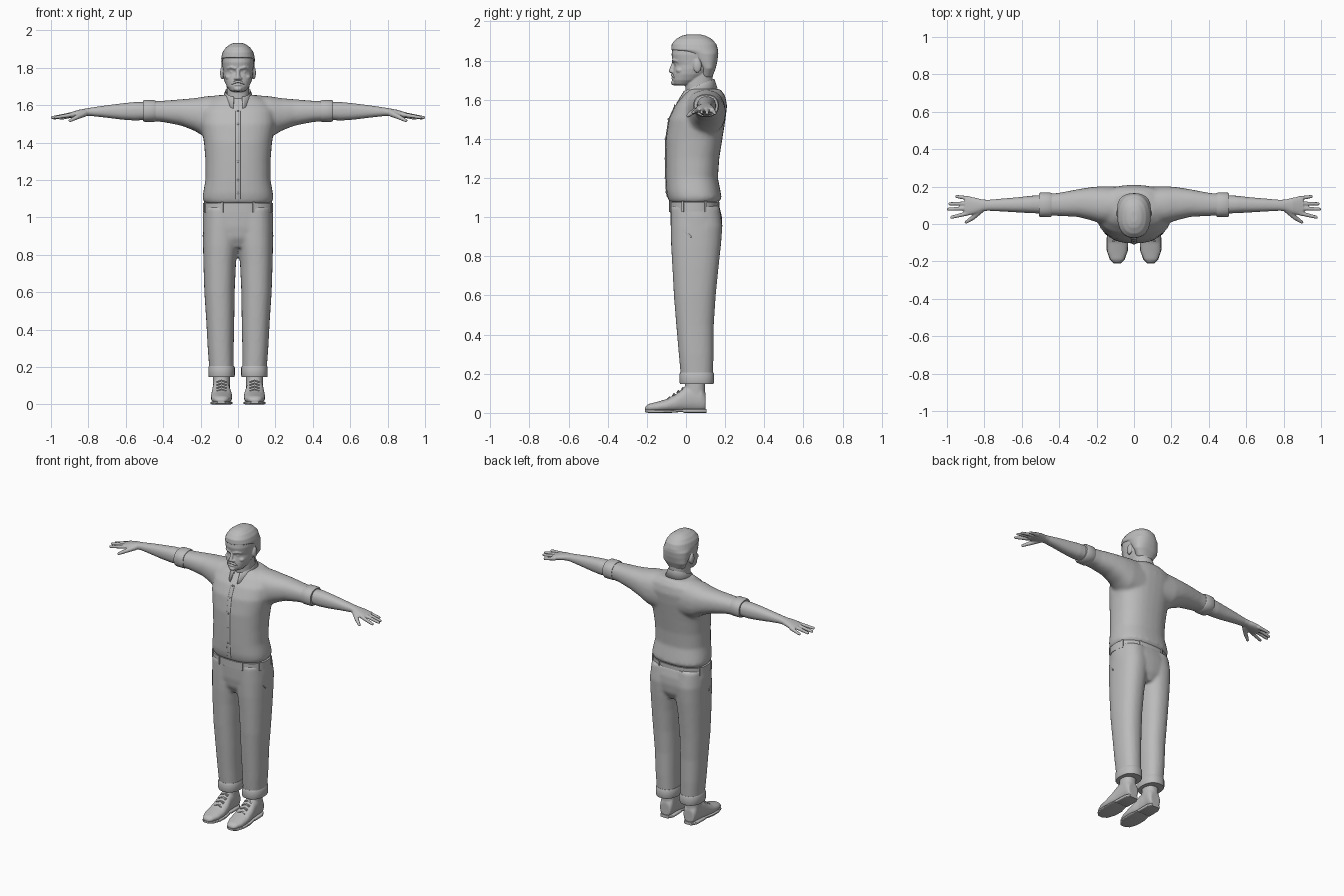
import bpy
import bmesh
from math import sin, cos, pi, radians
from mathutils import Matrix, Vector

cube = bpy.data.objects.get("Cube")
if cube:
    bpy.data.objects.remove(cube, do_unlink=True)

grey = bpy.data.materials.new("plain grey")
grey.use_nodes = True
grey.diffuse_color = (.5, .5, .5, 1)
grey.node_tree.nodes["Principled BSDF"].inputs["Base Color"].default_value = grey.diffuse_color
SIDES = (1, -1)


def outline(angle, u0, u1, v0, v1, power):
    """Point on a rounded cross-section given by its bounds."""
    c, s = cos(angle), sin(angle)
    u = abs(c) ** (2 / power) * (1 if c > 0 else -1)
    v = abs(s) ** (2 / power) * (1 if s > 0 else -1)
    return (u0 + u1 + u * (u1 - u0)) / 2, (v0 + v1 + v * (v1 - v0)) / 2


def loft(bm, rings, axis="Z", side=1, power=2.3, count=32):
    """Closed skin through rings of (position, u0, u1, v0, v1)."""
    loops = []
    for t, *bounds in rings:
        loop = []
        for i in range(count):
            u, v = outline(2 * pi * i / count, *bounds, power)
            x, y, z = {"X": (t, u, v), "Y": (u, t, v), "Z": (u, v, t)}[axis]
            loop.append(bm.verts.new((x * side, y, z)))
        loops.append(loop)
    for low, high in zip(loops, loops[1:]):
        for i in range(count):
            j = (i + 1) % count
            bm.faces.new((low[i], low[j], high[j], high[i]))
    bm.faces.new(loops[0])
    bm.faces.new(loops[-1])


def centred(rings):
    return [(z, -w, w, front, back) for z, w, front, back in rings]


def ball(bm, centre, size, side=1):
    x, y, z = centre
    place = Matrix.Translation((x * side, y, z)) @ Matrix.Diagonal((*size, 1))
    bmesh.ops.create_uvsphere(bm, u_segments=16, v_segments=10, radius=1, matrix=place)


def rod(bm, points, radii, side=1):
    """Tapered rounded rod through the points."""
    points = [Vector((x * side, y, z)) for x, y, z in points]
    for a, b, ra, rb in zip(points, points[1:], radii, radii[1:]):
        turn = (b - a).to_track_quat("Z", "Y").to_matrix().to_4x4()
        bmesh.ops.create_cone(bm, cap_ends=True, segments=12, radius1=ra, radius2=rb,
                              depth=(b - a).length,
                              matrix=Matrix.Translation((a + b) / 2) @ turn)
    for p, r in zip(points, radii):
        ball(bm, p, (r, r, r))


def finish(name, bm, voxel=0, smoothing=0):
    bmesh.ops.recalc_face_normals(bm, faces=bm.faces)
    mesh = bpy.data.meshes.new(name)
    bm.to_mesh(mesh)
    bm.free()
    mesh.materials.append(grey)
    obj = bpy.data.objects.new(name, mesh)
    bpy.context.collection.objects.link(obj)
    bpy.ops.object.select_all(action="DESELECT")
    obj.select_set(True)
    bpy.context.view_layer.objects.active = obj
    bpy.ops.object.shade_smooth_by_angle(angle=radians(40))
    if voxel:
        blend = obj.modifiers.new("Blend", "REMESH")
        blend.mode = "VOXEL"
        blend.voxel_size = voxel
        blend.use_smooth_shade = True
        relax = obj.modifiers.new("Relax", "SMOOTH")
        relax.factor = .5
        relax.iterations = smoothing
    return obj


# Shirt: torso and sleeves blended together
TORSO = centred([
    (1.075, .178, -.085, .168), (1.1, .19, -.094, .182), (1.13, .187, -.1, .177),
    (1.2, .174, -.103, .163), (1.3, .174, -.104, .17), (1.4, .182, -.103, .186),
    (1.5, .2, -.088, .202), (1.57, .2, -.056, .21), (1.62, .17, -.016, .2),
    (1.655, .1, .015, .175)])
SLEEVE = [(.08, 0, .2, 1.41, 1.655), (.17, 0, .202, 1.425, 1.648),
          (.23, .02, .197, 1.462, 1.638), (.3, .038, .186, 1.49, 1.632),
          (.4, .043, .167, 1.51, 1.624), (.47, .045, .16, 1.515, 1.62)]
bm = bmesh.new()
loft(bm, TORSO, power=2.4)
for side in SIDES:
    loft(bm, SLEEVE, "X", side)
finish("shirt", bm, .01, 7)

# Front placket and buttons follow the chest line
bm = bmesh.new()
chest = TORSO[1:8]
loft(bm, [(z, -.014, .014, f - .003, f + .03) for z, a, b, f, k in chest], power=5)
finish("shirt_placket", bm)
bm = bmesh.new()
for z, a, b, front, back in chest[1:]:
    ball(bm, (0, front - .003, z), (.006, .003, .006))
finish("shirt_buttons", bm)

# Folded collar, higher at the nape and pointed at the front
bm = bmesh.new()
columns = []
STEPS = 40
for i in range(STEPS + 1):
    a = radians(-72 + 324 * i / STEPS)
    c, s = cos(a), sin(a)
    tip = max(0, -s - .6) * .07
    columns.append([bm.verts.new(p) for p in (
        (.064 * c, .065 + .072 * s, 1.63 + .03 * s),
        (.068 * c, .065 + .08 * s, 1.675 + .032 * s),
        (.084 * c, .065 + (.108 - .012 * s) * s, 1.632 + .026 * s - tip))])
for left, right in zip(columns, columns[1:]):
    for k in range(2):
        bm.faces.new((left[k], right[k], right[k + 1], left[k + 1]))
collar = finish("shirt_collar", bm)
collar.modifiers.new("Thickness", "SOLIDIFY").thickness = .007

# Trousers: hips and both legs blended together
LEG = [(.17, .023, .152, -.025, .137), (.3, .023, .162, -.037, .141),
       (.45, .02, .17, -.05, .142), (.6, .018, .18, -.062, .152),
       (.75, .011, .185, -.07, .167), (.85, 0, .187, -.076, .178),
       (.95, -.01, .188, -.078, .186), (1.05, -.01, .182, -.078, .172)]
HIPS = centred([(.84, .06, -.04, .15), (.89, .15, -.068, .178), (.95, .188, -.078, .186),
                (1.0, .189, -.08, .184), (1.06, .184, -.082, .17)])
bm = bmesh.new()
loft(bm, HIPS, power=2.4)
for side in SIDES:
    loft(bm, LEG, side=side)
finish("trousers", bm, .01, 4)

# Waistband with belt loops
BAND = (-.188, .188, -.087, .171)
bm = bmesh.new()
loft(bm, [(z, *BAND) for z in (1.03, 1.078)], power=2.4)
finish("waistband", bm)
bm = bmesh.new()
for i in range(8):
    a = pi * (i + .5) / 4
    x, y = outline(a, *BAND, 2.4)
    turn = Matrix.Translation((x, y, 1.055)) @ Matrix.Rotation(a, 4, "Z")
    bmesh.ops.create_cube(bm, size=1, matrix=turn @ Matrix.Diagonal((.01, .012, .055, 1)))
finish("belt_loops", bm)

for side in SIDES:
    label = "left_" if side > 0 else "right_"

    # Slanted pocket welt
    bm = bmesh.new()
    rod(bm, [(.15, -.04, .97), (.175, -.01, .935), (.186, .025, .9)], (.004,) * 3, side)
    finish(label + "pocket_welt", bm)

    # Turned-up trouser hem
    bm = bmesh.new()
    loft(bm, [(z, .017 + d, .159 - d, -.033 + d, .143 - d)
              for z, d in ((.147, .003), (.155, 0), (.198, 0), (.206, .004))], side=side)
    finish(label + "trouser_cuff", bm)

    # Rolled sleeve end
    bm = bmesh.new()
    loft(bm, [(x, .037 + d, .168 - d, 1.511 + d, 1.628 - d)
              for x, d in ((.44, .004), (.448, 0), (.5, 0), (.509, .005))], "X", side)
    finish(label + "sleeve_cuff", bm)

    # Forearm, palm and fingers
    bm = bmesh.new()
    loft(bm, [(.46, .055, .155, 1.524, 1.616), (.55, .058, .151, 1.518, 1.617),
              (.62, .062, .143, 1.523, 1.61), (.7, .067, .136, 1.533, 1.6),
              (.78, .071, .129, 1.542, 1.588), (.81, .068, .131, 1.542, 1.583),
              (.85, .054, .141, 1.537, 1.576), (.89, .045, .148, 1.532, 1.564),
              (.905, .05, .146, 1.536, 1.56)], "X", side)
    for root, tip in (((.885, .058, 1.549), (.975, .036, 1.535)),
                      ((.89, .084, 1.551), (.993, .079, 1.534)),
                      ((.89, .11, 1.549), (.984, .108, 1.532)),
                      ((.88, .137, 1.546), (.948, .147, 1.53))):
        rod(bm, (root, tip), (.012, .009), side)
    rod(bm, [(.82, .075, 1.556), (.86, .035, 1.537), (.897, .01, 1.518)],
        (.018, .013, .009), side)
    finish(label + "arm", bm, .005, 2)

    # Shoe upper with ankle
    bm = bmesh.new()
    loft(bm, [(-.209, .07, .11, .01, .032), (-.19, .052, .128, .007, .046),
              (-.15, .036, .143, .005, .056), (-.1, .03, .146, .005, .07),
              (-.05, .033, .143, .005, .097), (-.01, .042, .138, .005, .13),
              (.04, .044, .135, .005, .155), (.08, .042, .133, .005, .145),
              (.1, .05, .125, .01, .1)], "Y", side)
    loft(bm, [(z, .043, .134, -.005, .098) for z in (.09, .14, .19)], side=side)
    finish(label + "shoe", bm, .006, 3)

    # Sole and heel
    bm = bmesh.new()
    loft(bm, [(-.21, .07, .11, .004, .016), (-.19, .05, .13, 0, .016),
              (-.14, .032, .146, 0, .016), (-.08, .03, .147, 0, .016),
              (-.02, .042, .138, .005, .018)], "Y", side, power=5)
    loft(bm, [(-.02, .042, .138, .005, .018), (-.01, .042, .138, 0, .02),
              (.07, .04, .136, 0, .02), (.104, .058, .118, 0, .02)], "Y", side, power=5)
    finish(label + "sole", bm)

    # Laces
    bm = bmesh.new()
    for i in range(4):
        y, z = -.09 + .023 * i, .073 + .016 * i
        for a, b in ((0, .012), (.012, 0)):
            rod(bm, [(.065, y + a, z), (.088, y + .006, z + .008), (.111, y + b, z)],
                (.004,) * 3, side)
    finish(label + "laces", bm)

# Head, neck and face
bm = bmesh.new()
loft(bm, centred([(1.6, .062, .0, .138), (1.68, .06, -.004, .136), (1.77, .062, .02, .138)]))
loft(bm, centred([
    (1.672, .028, -.052, .0), (1.68, .045, -.063, .03), (1.7, .06, -.069, .07),
    (1.73, .073, -.068, .11), (1.757, .079, -.064, .138), (1.777, .08, -.06, .145),
    (1.797, .082, -.068, .15), (1.83, .085, -.074, .155), (1.87, .081, -.068, .15),
    (1.9, .066, -.045, .125), (1.92, .04, -.01, .09)]))
rod(bm, [(0, -.063, 1.788), (0, -.076, 1.747)], (.009, .012))
ball(bm, (0, -.061, 1.687), (.022, .016, .014))
ball(bm, (0, -.067, 1.709), (.02, .009, .006))
for side in SIDES:
    ball(bm, (.012, -.069, 1.743), (.01, .011, .008), side)
    ball(bm, (.031, -.047, 1.777), (.013, .011, .008), side)
    ball(bm, (.047, -.03, 1.75), (.022, .022, .016), side)
    rod(bm, [(.013, -.066, 1.797), (.035, -.061, 1.803), (.055, -.046, 1.798)],
        (.007, .008, .005), side)
    ball(bm, (.085, .058, 1.772), (.011, .021, .034), side)
finish("head", bm, .004, 2)

# Moustache
bm = bmesh.new()
for side in SIDES:
    rod(bm, [(0, -.071, 1.727), (.02, -.066, 1.722), (.035, -.056, 1.71)],
        (.007, .007, .004), side)
finish("moustache", bm, .003, 2)

# Short swept hair
bm = bmesh.new()
loft(bm, centred([(1.715, .055, .07, .134), (1.76, .082, .072, .152), (1.8, .087, .035, .161),
                  (1.835, .09, .005, .165), (1.855, .09, -.076, .164), (1.885, .082, -.073, .155),
                  (1.91, .064, -.052, .132), (1.927, .04, -.02, .1), (1.934, .018, .01, .07)]))
finish("hair", bm, .005, 2)
